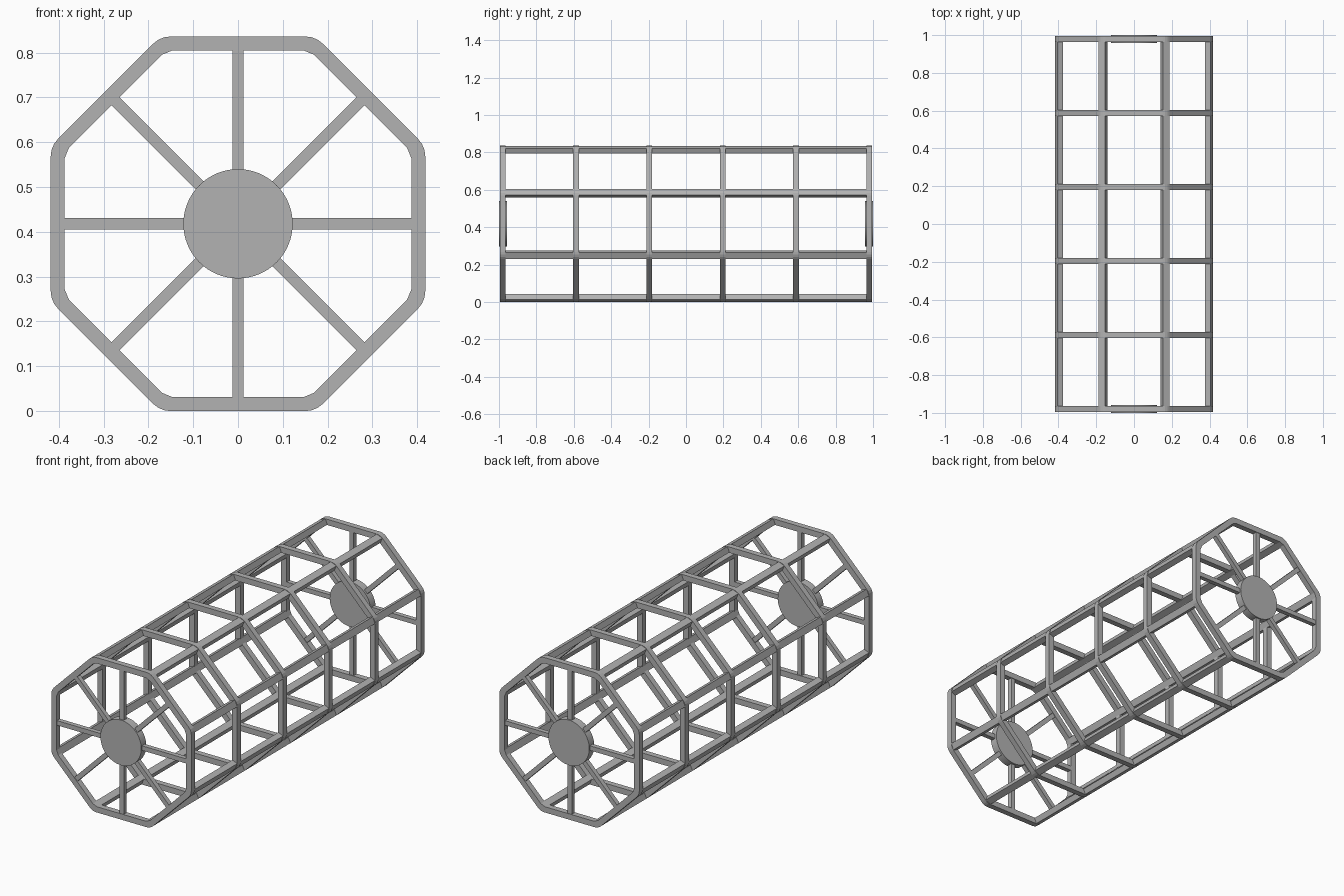
import bpy, bmesh, math
from mathutils import Matrix, Vector

if "Cube" in bpy.data.objects:
    bpy.data.objects.remove(bpy.data.objects["Cube"])

CZ = 0.418          # height of the long axis
APOTHEM = 0.418     # outer flat-to-centre distance
BAR = 0.031         # ring bar depth and thickness
END = 0.98          # centre of the end rings along y

steel = bpy.data.materials.new("steel_grey")
steel.diffuse_color = (0.45, 0.45, 0.45, 1)
steel.use_nodes = True
steel.node_tree.nodes["Principled BSDF"].inputs["Base Color"].default_value = steel.diffuse_color


def finish(bm, name):
    bmesh.ops.recalc_face_normals(bm, faces=bm.faces)
    mesh = bpy.data.meshes.new(name)
    bm.to_mesh(mesh)
    bm.free()
    mesh.materials.append(steel)
    obj = bpy.data.objects.new(name, mesh)
    bpy.context.collection.objects.link(obj)
    return obj


def box(name, size, radius, angle, y):
    """Box whose x axis points outward at the given angle round the long axis."""
    bm = bmesh.new()
    m = (Matrix.Translation((0, y, CZ)) @ Matrix.Rotation(-angle, 4, 'Y')
         @ Matrix.Translation((radius, 0, 0)) @ Matrix.Diagonal((*size, 1)))
    bmesh.ops.create_cube(bm, size=1, matrix=m)
    return finish(bm, name)


def octagon(apothem, tangent, segments=3):
    """Octagon outline with filleted corners, as (x, z) points."""
    fillet = tangent / math.tan(math.pi / 8)
    reach = (apothem - fillet) / math.cos(math.pi / 8)
    points = []
    for i in range(8):
        mid = math.radians(22.5 + 45 * i)
        for s in range(segments + 1):
            a = mid + math.radians(45) * (s / segments - 0.5)
            points.append((reach * math.cos(mid) + fillet * math.cos(a),
                           reach * math.sin(mid) + fillet * math.sin(a)))
    return points


def ring(name, y):
    bm = bmesh.new()
    outlines = (octagon(APOTHEM, 0.022), octagon(APOTHEM - BAR, 0.014))
    loops = []
    for outline, side in ((0, -1), (0, 1), (1, 1), (1, -1)):
        loops.append([bm.verts.new((x, y + side * BAR / 2, CZ + z))
                      for x, z in outlines[outline]])
    n = len(loops[0])
    for k in range(4):
        a, b = loops[k], loops[(k + 1) % 4]
        for i in range(n):
            j = (i + 1) % n
            bm.faces.new((a[i], a[j], b[j], b[i]))
    return finish(bm, name)


# Six octagonal rings along the cage
for i in range(6):
    ring(f"octagon_ring_{i + 1}", -END + i * 2 * END / 5)

# Eight long rails at the corners
for i in range(8):
    box(f"corner_rail_{i + 1}", (0.031, 2 * END + BAR, 0.036), 0.429,
        math.radians(22.5 + 45 * i), 0)

# Spokes and hub discs at both ends
for side, label in ((-1, "front"), (1, "back")):
    for i in range(8):
        box(f"{label}_spoke_{i + 1}", (0.31, 0.025, 0.025), 0.245,
            math.radians(45 * i), side * END)
    bm = bmesh.new()
    bmesh.ops.create_cone(
        bm, cap_ends=True, segments=64, radius1=0.122, radius2=0.122, depth=0.043,
        matrix=Matrix.Translation((0, side * 0.9785, CZ)) @ Matrix.Rotation(math.pi / 2, 4, 'X'))
    hub = finish(bm, f"{label}_hub")
    bpy.ops.object.select_all(action='DESELECT')
    hub.select_set(True)
    bpy.context.view_layer.objects.active = hub
    bpy.ops.object.shade_smooth_by_angle()
